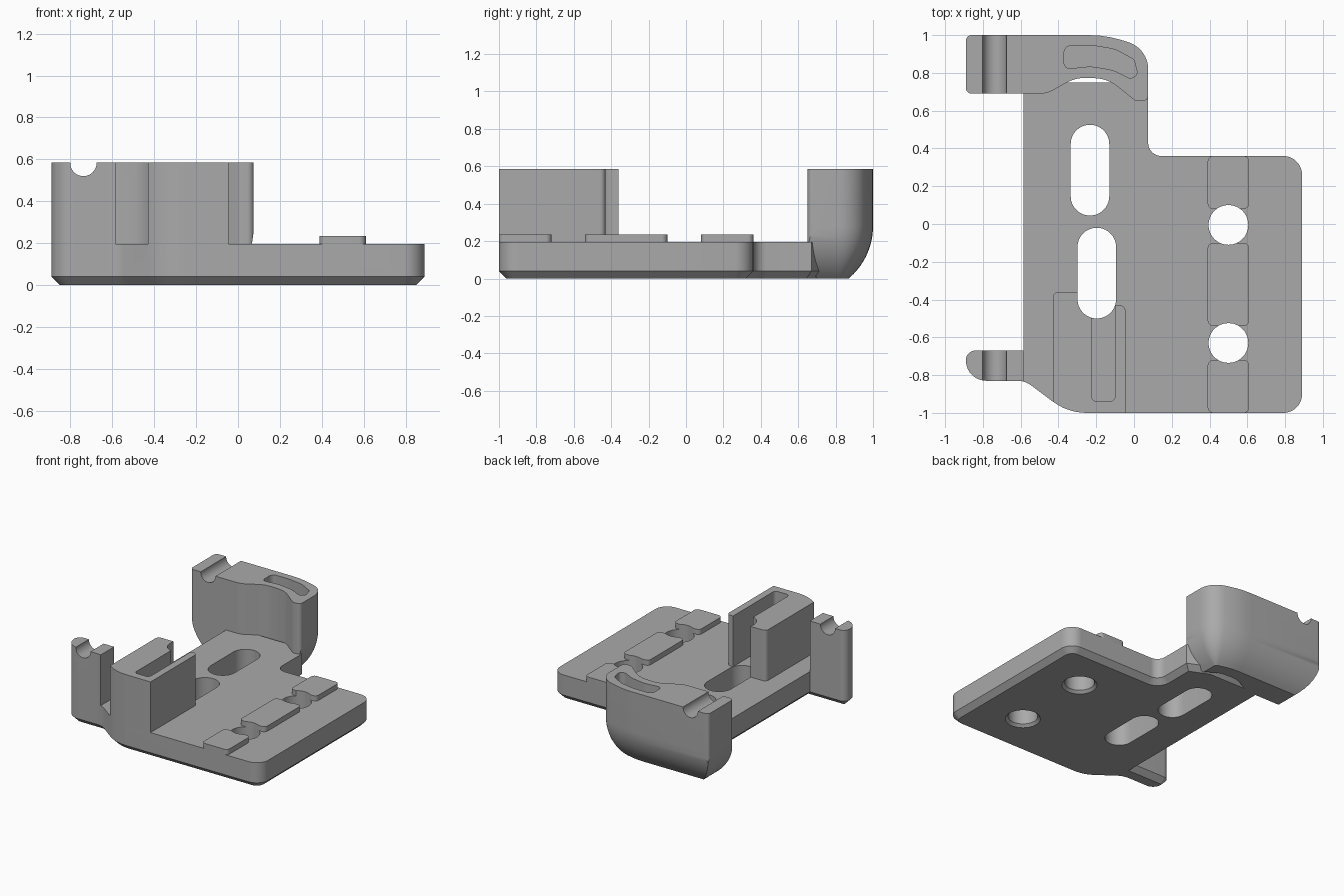
import bpy
import bmesh
import math
from mathutils import Vector

if "Cube" in bpy.data.objects:
    bpy.data.objects.remove(bpy.data.objects["Cube"])

PLATE, PAD, TOP, CHAMFER = 0.195, 0.235, 0.585, 0.04

grey = bpy.data.materials.new("plain grey")
grey.use_nodes = True
grey.diffuse_color = (0.4, 0.4, 0.4, 1)
grey.node_tree.nodes["Principled BSDF"].inputs["Base Color"].default_value = (0.4, 0.4, 0.4, 1)


def rounded(corners):
    """Turn (x, y, radius) corners into a polyline with true arcs."""
    points = []
    for i, (x, y, radius) in enumerate(corners):
        here = Vector((x, y))
        before = Vector(corners[i - 1][:2]) - here
        after = Vector(corners[(i + 1) % len(corners)][:2]) - here
        turn = math.pi - before.angle(after)
        if radius == 0 or turn < 0.01:
            points.append(here)
            continue
        reach = min(radius * math.tan(turn / 2), before.length / 2.05, after.length / 2.05) \
            if radius < 0.04 else radius * math.tan(turn / 2)
        radius = reach / math.tan(turn / 2)
        bisector = (before.normalized() + after.normalized()).normalized()
        centre = here + bisector * radius / math.cos(turn / 2)
        start = here + before.normalized() * reach - centre
        end = here + after.normalized() * reach - centre
        sweep = start.angle_signed(end)
        steps = max(3, math.ceil(turn / math.radians(7)))
        for k in range(steps + 1):
            a = -sweep * k / steps
            points.append(centre + Vector((start.x * math.cos(a) - start.y * math.sin(a),
                                           start.x * math.sin(a) + start.y * math.cos(a))))
    return points


def inset(points, amount):
    """Move a counter-clockwise outline inwards with mitred corners."""
    moved = []
    for i, p in enumerate(points):
        d1 = (p - points[i - 1]).normalized()
        d2 = (points[(i + 1) % len(points)] - p).normalized()
        n1, n2 = Vector((-d1.y, d1.x)), Vector((-d2.y, d2.x))
        moved.append(p + (n1 + n2) * amount / (1 + n1.dot(n2)))
    return moved


def loft(name, corners, levels):
    """Stack inset copies of one outline; levels are (z, inset)."""
    outline = rounded(corners)
    bm = bmesh.new()
    rings = [[bm.verts.new((p.x, p.y, z)) for p in inset(outline, amount)] for z, amount in levels]
    for low, high in zip(rings, rings[1:]):
        for i in range(len(low)):
            j = (i + 1) % len(low)
            bm.faces.new((low[i], low[j], high[j], high[i]))
    bm.faces.new(rings[0][::-1])
    bm.faces.new(rings[-1])
    bmesh.ops.recalc_face_normals(bm, faces=bm.faces)
    mesh = bpy.data.meshes.new(name)
    bm.to_mesh(mesh)
    bm.free()
    mesh.materials.append(grey)
    obj = bpy.data.objects.new(name, mesh)
    bpy.context.collection.objects.link(obj)
    return obj


def prism(name, corners, low, high):
    return loft(name, corners, [(low, 0), (high, 0)])


def rect(x0, x1, y0, y1, r=0):
    return [(x0, y0, r), (x1, y0, r), (x1, y1, r), (x0, y1, r)]


def combine(target, other, operation):
    """Apply a boolean and discard the second operand."""
    mod = target.modifiers.new("boolean", "BOOLEAN")
    mod.operation, mod.solver, mod.object = operation, "EXACT", other
    bpy.context.view_layer.objects.active = target
    bpy.ops.object.modifier_apply(modifier=mod.name)
    bpy.data.objects.remove(other)
    return target


# Base plate with the foot of the front post, chamfered underneath
plate_outline = [(-0.585, -0.67, 0), (-0.89, -0.67, 0.05), (-0.89, -0.83, 0.108),
                 (-0.577, -0.83, 0.12), (-0.35, -1, 0.3), (0.89, -1, 0.1),
                 (0.89, 0.36, 0.1), (0.075, 0.36, 0.07), (0.075, 0.67, 0),
                 (-0.1, 0.75, 0), (-0.585, 0.75, 0)]
bracket = loft("mounting_bracket", plate_outline, [(0, CHAMFER), (CHAMFER, 0), (PLATE, 0)])

# Front post and slotted tower rise from the plate outline
post = prism("front_post", plate_outline, PLATE - 0.05, TOP)
combine(post, prism("post_limits", rect(-1.1, -0.585, -1.1, -0.6), 0, 1), "INTERSECT")
tower = prism("front_tower", plate_outline, PLATE - 0.05, TOP)
tower_limits = [(-0.43, -1.1, 0), (-0.045, -1.1, 0), (-0.045, -0.43, 0.03),
                (-0.2, -0.43, 0), (-0.2, -0.36, 0), (-0.43, -0.36, 0.03)]
combine(tower, prism("tower_limits", tower_limits, 0, 1), "INTERSECT")

# Back arm, its outer lower edge swept in along a large arc
arm = prism("back_arm", [(-0.89, 0.69, 0.03), (-0.46, 0.69, 0.15), (-0.31, 0.775, 0.2),
                         (-0.14, 0.77, 0.2), (0.01, 0.65, 0.03), (0.075, 0.65, 0.03),
                         (0.075, 0.93, 0.15), (-0.15, 1, 0.6), (-0.89, 1, 0.03)], 0, TOP)
CURVE_TOP, CURVE_RADIUS = 0.28, 0.366
levels = []
for k in range(13):
    z = CURVE_TOP * k / 12
    levels.append((z, CURVE_RADIUS - math.sqrt(CURVE_RADIUS ** 2 - (CURVE_TOP - z) ** 2)))
levels.append((1, 0))
shell = loft("arm_shell", [(-0.89, 0.3, 0), (0.075, 0.3, 0), (0.075, 0.93, 0.15),
                           (-0.15, 1, 0.6), (-0.89, 1, 0)], levels)
combine(arm, shell, "INTERSECT")

for part in (post, tower, arm):
    combine(bracket, part, "UNION")

# Raised pads along the right-hand side
for y0, y1 in ((-1, -0.72), (-0.54, -0.1), (0.08, 0.36)):
    pad = prism("raised_pad", rect(0.39, 0.61, y0, y1, 0.03), PLATE - 0.05, PAD)
    combine(bracket, pad, "UNION")

# Round bolt holes, countersunk from below
for y in (-0.005, -0.63):
    hole = loft("bolt_hole", rect(0.395, 0.605, y - 0.105, y + 0.105, 0.1045),
                [(-0.02, -0.04), (0.02, 0), (1, 0)])
    combine(bracket, hole, "DIFFERENCE")

# Long slots through the plate
for x, y in ((-0.233, 0.285), (-0.197, -0.26)):
    slot = prism("long_slot", rect(x - 0.102, x + 0.102, y - 0.24, y + 0.24, 0.1015), -0.1, 1)
    combine(bracket, slot, "DIFFERENCE")

# Pockets in the tower and the arm
combine(bracket, prism("tower_pocket", rect(-0.225, -0.1, -0.94, -0.41, 0.03), PLATE, 1), "DIFFERENCE")
arm_pocket = [(-0.37, 0.82, 0.03), (-0.23, 0.835, 0.2), (-0.11, 0.815, 0.2), (-0.02, 0.77, 0.02),
              (0.02, 0.79, 0.03), (0, 0.87, 0.03), (-0.1, 0.925, 0.15), (-0.22, 0.945, 0.15),
              (-0.37, 0.945, 0.039)]
combine(bracket, prism("arm_pocket", arm_pocket, PLATE, 1), "DIFFERENCE")

# Round rod notch across the tops of the post and the arm
bpy.ops.mesh.primitive_cylinder_add(vertices=48, radius=0.063, depth=3,
                                    location=(-0.738, 0, TOP - 0.002),
                                    rotation=(math.pi / 2, 0, 0))
notch = bpy.context.object
notch.name = "rod_notch"
notch.data.materials.append(grey)
combine(bracket, notch, "DIFFERENCE")

# Smooth the arcs, keep the edges crisp
bpy.ops.object.select_all(action="DESELECT")
bracket.select_set(True)
bpy.context.view_layer.objects.active = bracket
bpy.ops.object.shade_smooth_by_angle(angle=math.radians(25))
